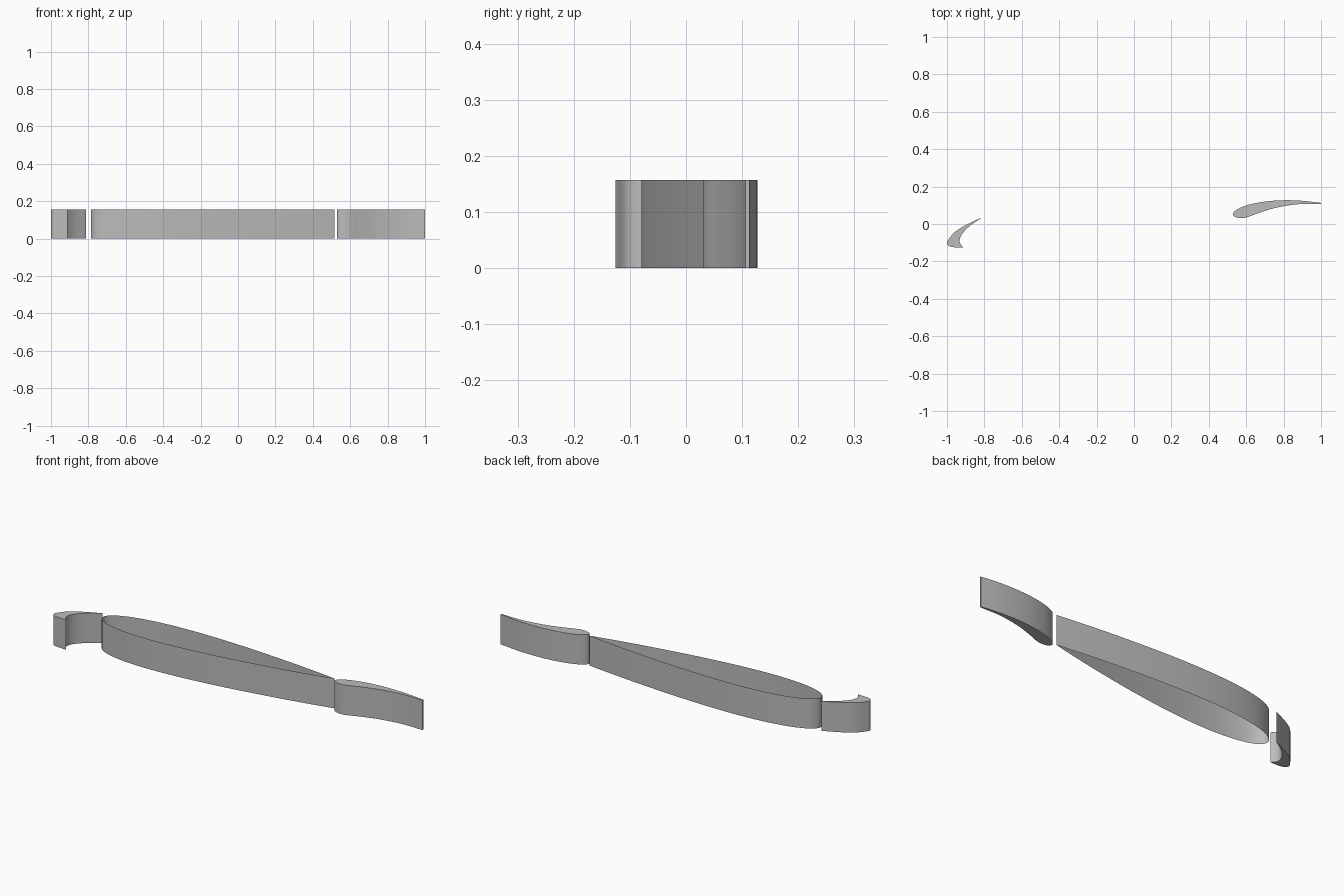
import bpy
import bmesh
import math
from mathutils import Vector

HEIGHT = 0.157

cube = bpy.data.objects.get("Cube")
if cube:
    bpy.data.objects.remove(cube, do_unlink=True)

grey = bpy.data.materials.new("mid_grey")
grey.use_nodes = True
colour = (0.5, 0.5, 0.5, 1)
grey.diffuse_color = colour
grey.node_tree.nodes["Principled BSDF"].inputs["Base Color"].default_value = colour


def smooth_path(points, steps=8):
    """Catmull-Rom curve through the points, leaving out the last one."""
    p = [Vector(q) for q in points]
    p = [2 * p[0] - p[1]] + p + [2 * p[-1] - p[-2]]
    path = []
    for a, b, c, d in zip(p, p[1:], p[2:], p[3:]):
        for i in range(steps):
            t = i / steps
            path.append(0.5 * (2 * b + (c - a) * t + (2 * a - 5 * b + 4 * c - d) * t ** 2
                               + (3 * b - a - 3 * c + d) * t ** 3))
    return path


def symmetric_foil(nose, tail, thickness, count=48):
    """Closed symmetric wing section, running tail, upper side, nose, lower side."""
    nose, chord = Vector(nose), Vector(tail) - Vector(nose)
    normal = Vector((-chord.y, chord.x))
    path = []
    for i in range(2 * count):
        angle = math.pi * i / count
        s = (1 + math.cos(angle)) / 2
        half = 5 * thickness * (0.2969 * math.sqrt(s) - 0.126 * s - 0.3516 * s ** 2
                                + 0.2843 * s ** 3 - 0.1036 * s ** 4)
        path.append(nose + chord * s + normal * (half if i < count else -half))
    return path


def extrude_section(name, path, capped):
    """Raise a counter-clockwise section into a wall, with end caps if wanted."""
    bm = bmesh.new()
    low = [bm.verts.new((p.x, p.y, 0)) for p in path]
    high = [bm.verts.new((p.x, p.y, HEIGHT)) for p in path]
    n = len(path)
    for i in range(n):
        j = (i + 1) % n
        bm.faces.new((low[i], low[j], high[j], high[i]))
    if capped:
        bm.faces.new(high)
        bm.faces.new(low[::-1])
    mesh = bpy.data.meshes.new(name)
    bm.to_mesh(mesh)
    bm.free()
    mesh.materials.append(grey)
    obj = bpy.data.objects.new(name, mesh)
    bpy.context.collection.objects.link(obj)
    bpy.ops.object.select_all(action='DESELECT')
    obj.select_set(True)
    bpy.context.view_layer.objects.active = obj
    bpy.ops.object.shade_smooth_by_angle(angle=math.radians(30))
    return obj


# Leading slat: convex outer side, then the hollow inner side
slat_outer = [(-0.813, 0.035), (-0.86, 0.014), (-0.915, -0.014), (-0.96, -0.045),
              (-0.99, -0.08), (-1.0, -0.1), (-0.99, -0.117), (-0.965, -0.124),
              (-0.912, -0.126)]
slat_inner = [(-0.912, -0.126), (-0.929, -0.105), (-0.931, -0.08), (-0.915, -0.048),
              (-0.875, -0.008), (-0.813, 0.035)]
extrude_section("leading_slat", smooth_path(slat_outer) + smooth_path(slat_inner), True)

# Main wing: open-ended shell
extrude_section("main_wing", symmetric_foil((-0.787, 0.0), (0.515, 0.066), 0.148), False)

# Trailing flap: cambered, with a thin blunt tail
flap_side = [(1.0, 0.113), (0.9, 0.124), (0.8, 0.127), (0.7, 0.12), (0.61, 0.102),
             (0.55, 0.077), (0.529, 0.054), (0.54, 0.038), (0.57, 0.031), (0.605, 0.036),
             (0.67, 0.06), (0.76, 0.087), (0.88, 0.106), (1.0, 0.106)]
extrude_section("trailing_flap", smooth_path(flap_side) + [Vector(flap_side[-1])], True)
